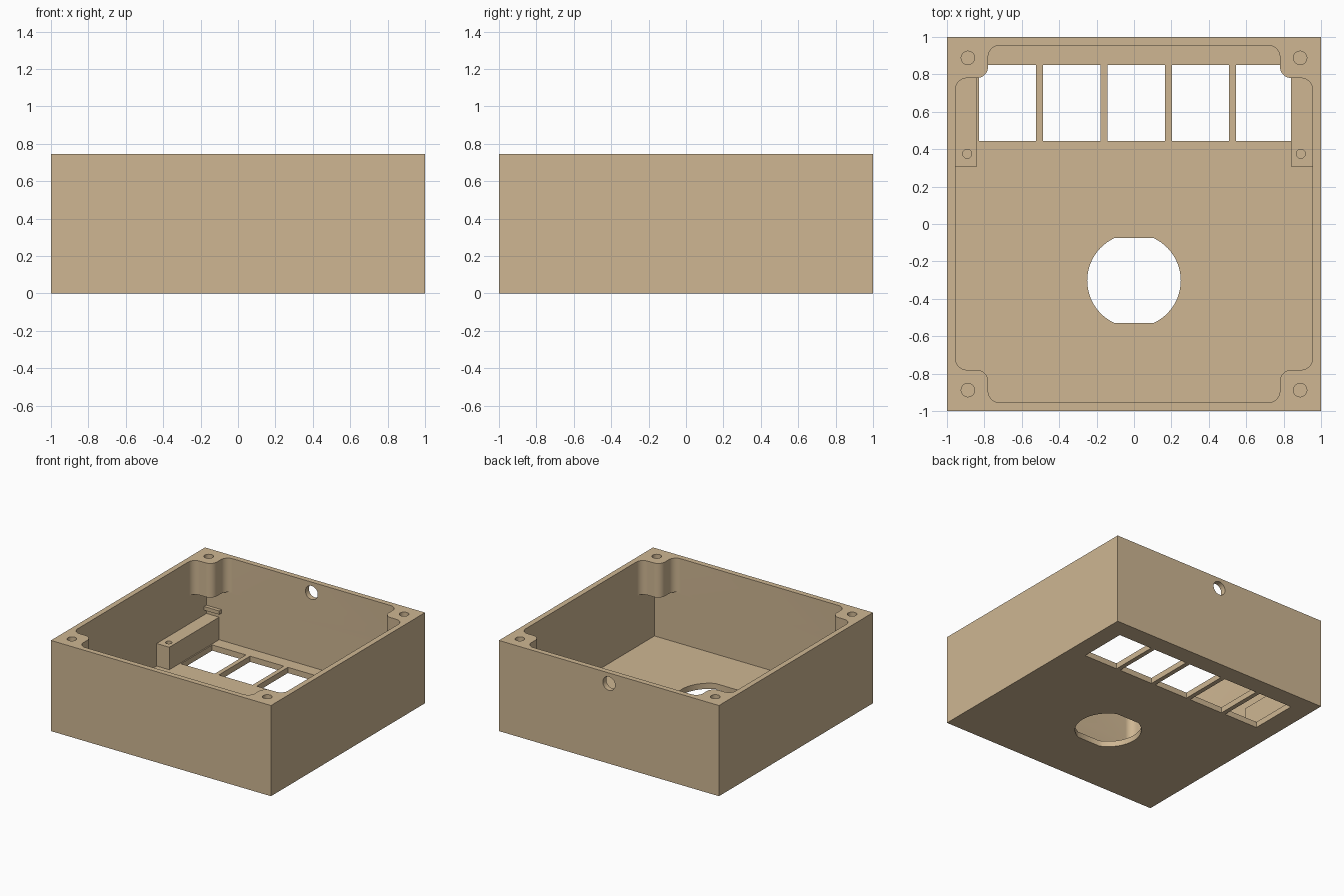
import bpy, bmesh, math
from mathutils import Matrix

if "Cube" in bpy.data.objects:
    bpy.data.objects.remove(bpy.data.objects["Cube"])

H, FLOOR, IN, POST_Z = 0.745, 0.047, 0.955, 0.465

tan = bpy.data.materials.new("tan_plastic")
tan.diffuse_color = (0.62, 0.47, 0.29, 1)
tan.use_nodes = True
tan.node_tree.nodes["Principled BSDF"].inputs["Base Color"].default_value = tan.diffuse_color


def prism(name, pts, z0, z1):
    """Extrude a flat outline from z0 to z1."""
    bm = bmesh.new()
    face = bm.faces.new([bm.verts.new((x, y, z0)) for x, y in pts])
    ext = bmesh.ops.extrude_face_region(bm, geom=[face])
    top = [v for v in ext["geom"] if isinstance(v, bmesh.types.BMVert)]
    bmesh.ops.translate(bm, verts=top, vec=(0, 0, z1 - z0))
    bmesh.ops.recalc_face_normals(bm, faces=bm.faces)
    mesh = bpy.data.meshes.new(name)
    bm.to_mesh(mesh)
    bm.free()
    mesh.materials.append(tan)
    obj = bpy.data.objects.new(name, mesh)
    bpy.context.collection.objects.link(obj)
    return obj


def block(name, x0, x1, y0, y1, z0, z1):
    return prism(name, [(x0, y0), (x1, y0), (x1, y1), (x0, y1)], z0, z1)


def arc(cx, cy, r, a0, a1, n):
    return [(cx + r * math.cos(math.radians(a0 + (a1 - a0) * i / n)),
             cy + r * math.sin(math.radians(a0 + (a1 - a0) * i / n))) for i in range(n + 1)]


def drill(x, y, r, z0, z1):
    return prism("drill_cutter", arc(x, y, r, 0, 360, 32)[:-1], z0, z1)


def cut(obj, cutters):
    """Subtract each cutter, apply, and discard it."""
    bpy.context.view_layer.objects.active = obj
    for c in cutters:
        c.hide_render = True
        mod = obj.modifiers.new("cut", "BOOLEAN")
        mod.operation, mod.solver, mod.object = "DIFFERENCE", "EXACT", c
        bpy.ops.object.modifier_apply(modifier=mod.name)
        bpy.data.objects.remove(c, do_unlink=True)


def smooth(obj):
    bpy.ops.object.select_all(action="DESELECT")
    obj.select_set(True)
    bpy.context.view_layer.objects.active = obj
    bpy.ops.object.shade_smooth_by_angle(angle=math.radians(30))


# Upper opening outline: rounded corner posts, repeated by quarter turns
r, p = 0.062, 0.78
quarter = (arc(IN - r, p - r, r, 0, 90, 8) + arc(p + r, p + r, r, 270, 180, 8)
           + arc(p - r, IN - r, r, 0, 90, 8))
outline = []
for k in range(4):
    c, s = round(math.cos(k * math.pi / 2)), round(math.sin(k * math.pi / 2))
    outline += [(c * x - s * y, s * x + c * y) for x, y in quarter]

# Case shell: square cavity below, post-shaped opening above
case = block("case_shell", -1, 1, -1, 1, 0, H)
cutters = [block("cavity_cutter", -IN, IN, -IN, IN, FLOOR, POST_Z),
           prism("opening_cutter", outline, POST_Z - 0.1, H + 0.1)]

# Row of five floor windows
for i in range(5):
    x = -0.83 + 0.344 * i
    cutters.append(block("window_cutter", x, x + 0.307, 0.445, 0.85, -0.1, FLOOR + 0.03))

# Round floor hole with two flats
a = math.degrees(math.asin(0.2275 / 0.25))
cutters.append(prism("round_cutter", arc(0, -0.3025, 0.25, -a, a, 24)
                     + arc(0, -0.3025, 0.25, 180 - a, 180 + a, 24), -0.1, FLOOR + 0.03))

# Screw holes in the corner posts
for sx in (-1, 1):
    for sy in (-1, 1):
        cutters.append(drill(sx * 0.888, sy * 0.888, 0.036, H - 0.25, H + 0.1))

# Cable hole through the back wall
cable = drill(0, 0, 0.056, -0.1, 0.1)
cable.data.transform(Matrix.Translation((0, 0.98, 0.658)) @ Matrix.Rotation(math.pi / 2, 4, "X"))
cutters.append(cable)
cut(case, cutters)
smooth(case)

# Side rails with a screw hole, and a small retaining tab above each
for side, s in (("left", -1), ("right", 1)):
    x0, x1 = sorted((s * 0.84, s * IN))
    rail = block(side + "_rail", x0, x1, 0.308, IN, FLOOR, 0.232)
    cut(rail, [drill(s * 0.892, 0.375, 0.024, 0.08, 0.4)])
    smooth(rail)
    x0, x1 = sorted((s * 0.82, s * IN))
    block(side + "_tab", x0, x1, 0.925, IN, 0.27, 0.3)
